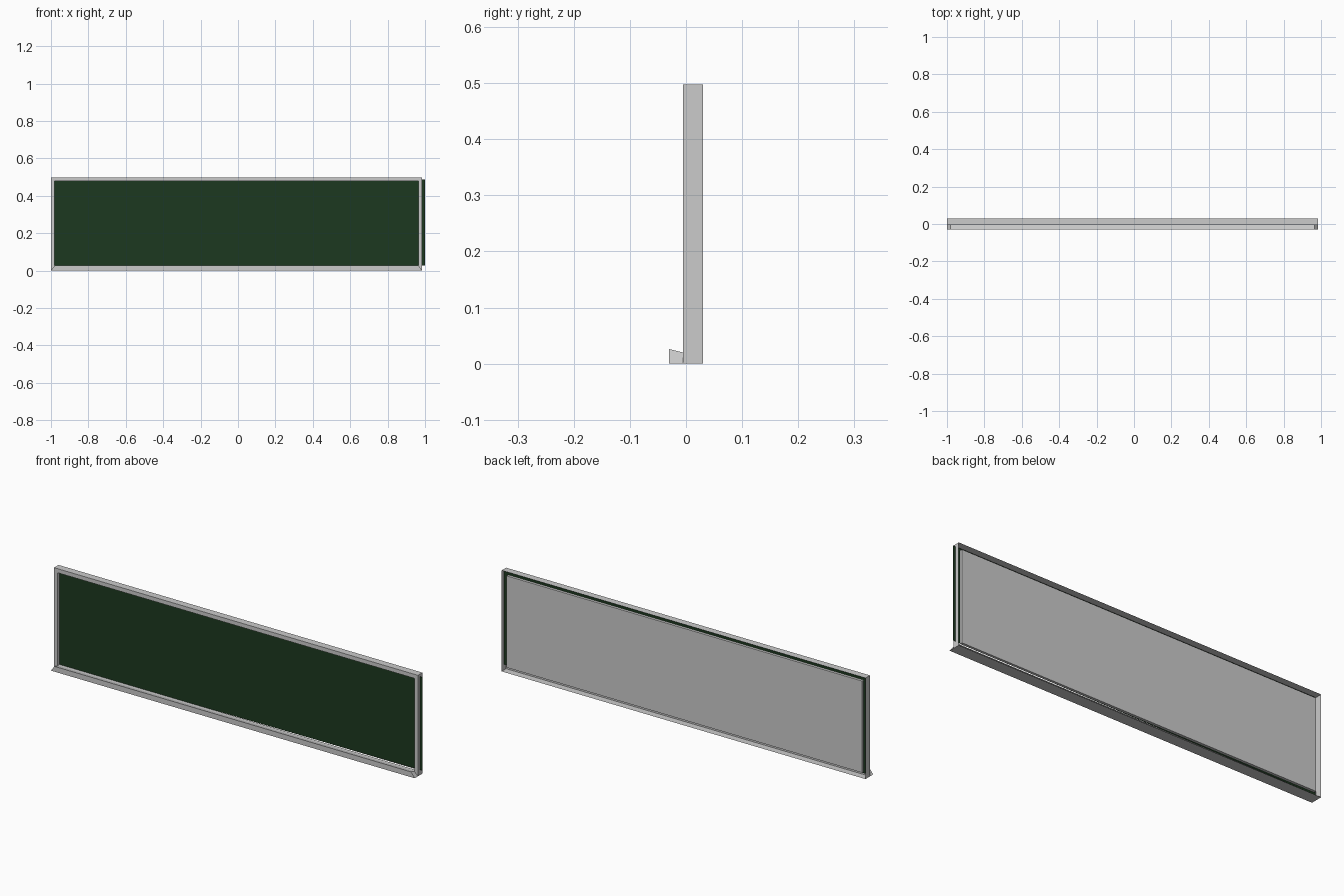
import bpy, bmesh

if "Cube" in bpy.data.objects:
    bpy.data.objects.remove(bpy.data.objects["Cube"])

X0, X1, H, W = -0.995, 0.985, 0.498, 0.02   # frame outline and rail width
X0 = -1.0
FRONT, BOARD, BACK = -0.005, 0.01, 0.03     # depth layers


def make(name, build, color=None):
    bm = bmesh.new()
    build(bm)
    bmesh.ops.recalc_face_normals(bm, faces=bm.faces)
    me = bpy.data.meshes.new(name)
    bm.to_mesh(me)
    bm.free()
    ob = bpy.data.objects.new(name, me)
    bpy.context.collection.objects.link(ob)
    if color:
        mat = bpy.data.materials.new(name + "_paint")
        mat.diffuse_color = color
        mat.use_nodes = True
        mat.node_tree.nodes["Principled BSDF"].inputs["Base Color"].default_value = mat.diffuse_color
        me.materials.append(mat)
    return ob


def ring(bm, y, inset=0.0):
    a, b, c, d = X0 + inset, X1 - inset, inset, H - inset
    return [bm.verts.new((x, y, z)) for x, z in ((a, c), (b, c), (b, d), (a, d))]


def bridge(bm, r, s):
    for i in range(4):
        j = (i + 1) % 4
        bm.faces.new((r[i], r[j], s[j], s[i]))


# Frame: open-backed shell with outer wall, front rim and inner lip
def frame(bm):
    loops = [ring(bm, BACK), ring(bm, FRONT), ring(bm, FRONT, W), ring(bm, BOARD, W)]
    for r, s in zip(loops, loops[1:]):
        bridge(bm, r, s)


# Chalk tray: mitred bottom rail pulled forward, slightly raised at the front
def tray(bm):
    def section(y, top):
        return [bm.verts.new((x, y, z)) for x, z in
                ((X0, 0), (X1, 0), (X1 - W, top), (X0 + W, top))]
    back, front = section(FRONT, W), section(-0.03, 0.026)
    bridge(bm, back, front)
    bm.faces.new(front)


# Writing surface: thin sheet poking out past the right side of the frame
def sheet(bm):
    bm.faces.new([bm.verts.new((x, BOARD, z)) for x, z in
                  ((-0.985, 0.015), (1.0, 0.027), (1.0, 0.487), (-0.985, 0.487))])


# Backing panel: raised slab inside the frame
def backing(bm):
    base, top = ring(bm, BOARD + 0.001, 0.023), ring(bm, 0.024, 0.023)
    bridge(bm, base, top)
    bm.faces.new(top)


make("frame", frame)
make("chalk_tray", tray)
make("writing_surface", sheet, (0.012, 0.04, 0.014, 1))
make("backing_panel", backing)
